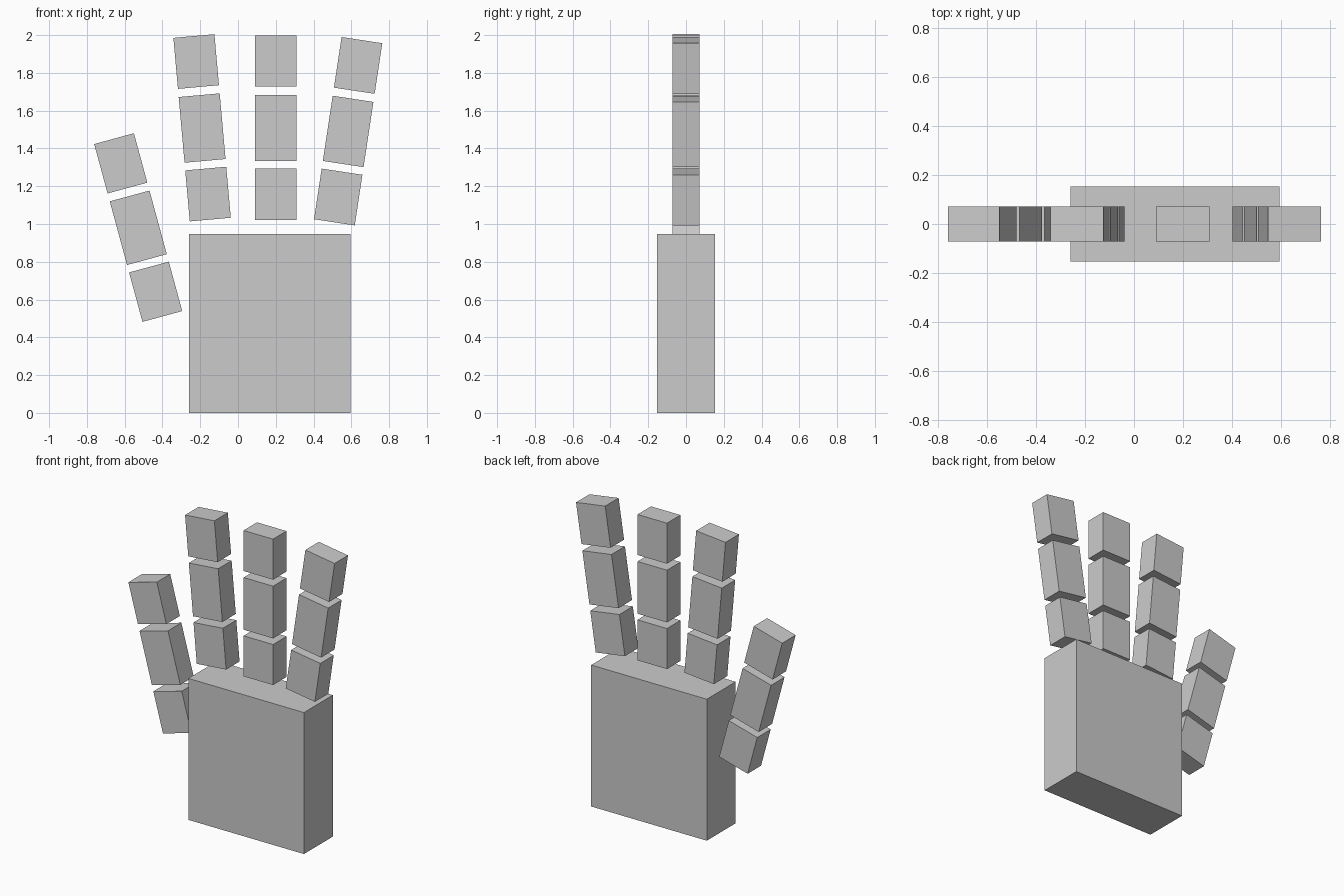
import bpy
from math import radians, sin, cos

if "Cube" in bpy.data.objects:
    bpy.data.objects.remove(bpy.data.objects["Cube"])


def box(name, center, size, tilt=0.0):
    bpy.ops.mesh.primitive_cube_add(size=1, location=center, rotation=(0, radians(tilt), 0))
    ob = bpy.context.object
    ob.name = name
    ob.scale = size
    return ob


# Palm block
box("palm", (0.167, 0, 0.473), (0.855, 0.305, 0.946))

# Fingers: name, middle segment centre (x, z), sideways tilt in degrees
FINGERS = [
    ("thumb", -0.528, 0.980, -15.2),
    ("index_finger", -0.190, 1.508, -5.1),
    ("middle_finger", 0.200, 1.509, 0.0),
    ("outer_finger", 0.583, 1.490, 8.6),
]
# Segments: name, offset along the finger, length
SEGMENTS = [("base", -0.351, 0.271), ("middle", 0.0, 0.349), ("tip", 0.3535, 0.271)]

for finger, x, z, tilt in FINGERS:
    a = radians(tilt)
    for seg, offset, length in SEGMENTS:
        center = (x + offset * sin(a), 0, z + offset * cos(a))
        box(f"{finger}_{seg}", center, (0.218, 0.142, length), tilt)
